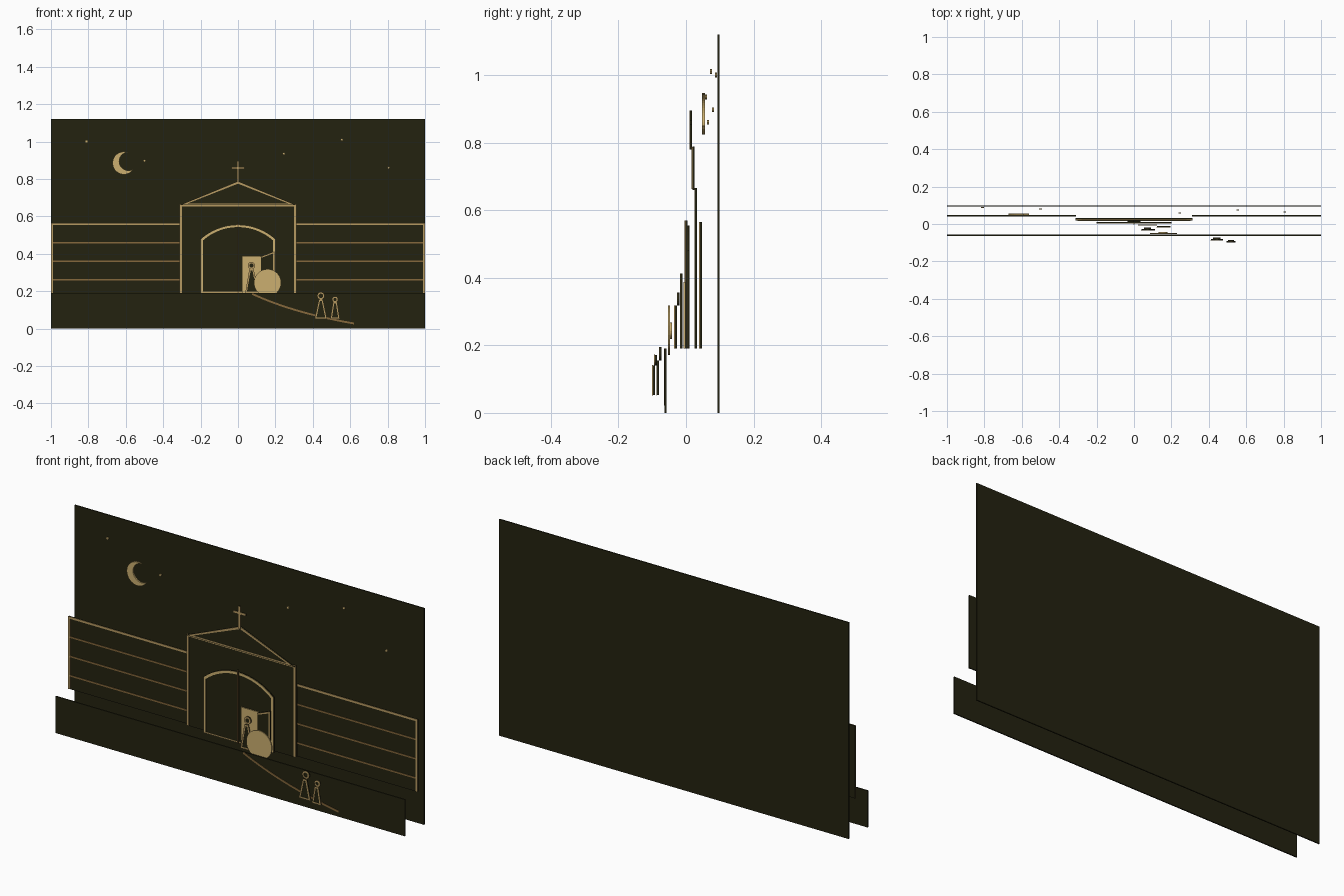
import bpy
import bmesh
from math import sin, cos, pi, atan2
from mathutils import Vector

cube = bpy.data.objects.get("Cube")
if cube:
    bpy.data.objects.remove(cube)


def material(name, rgb):
    m = bpy.data.materials.new(name)
    m.use_nodes = True
    m.diffuse_color = (*rgb, 1)
    m.node_tree.nodes["Principled BSDF"].inputs["Base Color"].default_value = (*rgb, 1)
    return m


DARK = material("dark_olive", (0.017, 0.016, 0.005))
GOLD = material("pale_gold", (0.60, 0.43, 0.16))
TAN = material("tan_line", (0.47, 0.32, 0.12))
BROWN = material("brown_line", (0.24, 0.14, 0.045))
THICK, LINE = 0.006, 0.002


def solid(name, points, faces, y, depth, mat):
    """Flat x-z faces whose front lies at y, thickened backwards."""
    bm = bmesh.new()
    verts = [bm.verts.new((x, y, z)) for x, z in points]
    made = [bm.faces.new([verts[i] for i in f]) for f in faces]
    new = bmesh.ops.extrude_face_region(bm, geom=made, use_keep_orig=True)["geom"]
    moved = [v for v in new if isinstance(v, bmesh.types.BMVert)]
    bmesh.ops.translate(bm, verts=moved, vec=(0, depth, 0))
    bmesh.ops.recalc_face_normals(bm, faces=bm.faces)
    mesh = bpy.data.meshes.new(name)
    bm.to_mesh(mesh)
    bm.free()
    mesh.materials.append(mat)
    obj = bpy.data.objects.new(name, mesh)
    bpy.context.collection.objects.link(obj)
    return obj


def plate(name, points, y, mat=DARK, depth=THICK):
    return solid(name, points, [range(len(points))], y, depth, mat)


def box(x0, x1, z0, z1):
    return [(x0, z0), (x1, z0), (x1, z1), (x0, z1)]


def circle(x, z, r, n=32):
    return [(x + r * cos(2 * pi * i / n), z + r * sin(2 * pi * i / n)) for i in range(n)]


def stroke(name, path, y, width=0.012, mat=TAN, closed=False):
    """Mitred ribbon along a path, sitting just in front of y."""
    pts = [Vector(p) for p in path]
    n = len(pts)
    sides = []
    for i, p in enumerate(pts):
        before = pts[i - 1] if i or closed else None
        after = pts[(i + 1) % n] if i < n - 1 or closed else None
        dirs = [d.normalized() for d in
                ([p - before] if before else []) + ([after - p] if after else [])]
        normals = [Vector((-d.y, d.x)) for d in dirs]
        mitre = sum(normals, Vector((0, 0))).normalized()
        off = mitre * (width / 2 / max(mitre.dot(normals[0]), 0.35))
        sides += [p + off, p - off]
    faces = []
    for i in range(n if closed else n - 1):
        j = (i + 1) % n
        faces.append((2 * i, 2 * i + 1, 2 * j + 1, 2 * j))
    return solid(name, sides, faces, y - LINE, LINE, mat)


# Night sky and ground boards
plate("sky_board", box(-1, 1, 0, 1.12), 0.093)
plate("ground_board", box(-1, 1, 0, 0.19), -0.063)

# Crescent moon: outer arc, then inner arc back between the horns
mx, mz, mr, ix, iz, ir = -0.61, 0.885, 0.061, -0.586, 0.894, 0.049
h1, h2 = (-0.588, 0.942), (-0.561, 0.849)


def arc(cx, cz, r, start, end, n=24):
    return [(cx + r * cos(start + (end - start) * i / n),
             cz + r * sin(start + (end - start) * i / n)) for i in range(n + 1)]


def angle(p, cx, cz):
    return atan2(p[1] - cz, p[0] - cx)


outer = arc(mx, mz, mr, angle(h1, mx, mz), angle(h2, mx, mz) + 2 * pi)
inner = arc(ix, iz, ir, angle(h2, ix, iz) + 2 * pi, angle(h1, ix, iz))
plate("moon", outer + inner, 0.048, GOLD, 0.008)

# Stars at staggered depths
for i, (x, y, z) in enumerate([(-0.81, 0.086, 1.0), (-0.5, 0.077, 0.897), (0.245, 0.056, 0.935),
                               (0.555, 0.071, 1.01), (0.805, 0.062, 0.86)]):
    plate(f"star_{i + 1}", circle(x, z, 0.007, 8), y, GOLD)

# Side walls with courses
for side, s in (("right", -1), ("left", 1)):
    y = 0.041
    plate(f"{side}_wall", box(*sorted((s * 0.31, s)), 0.19, 0.565), y)
    stroke(f"{side}_wall_outline", [(s * 0.31, 0.56), (s * 0.994, 0.56), (s * 0.994, 0.19)], y, 0.011)
    for i in range(3):
        z = 0.26 + 0.1 * i
        stroke(f"{side}_wall_course_{i + 1}", [(s * 0.31, z), (s * 0.988, z)], y, 0.008, BROWN)

# Gatehouse and gable
plate("gatehouse", box(-0.312, 0.312, 0.19, 0.665), 0.027)
stroke("gatehouse_outline", [(-0.306, 0.19), (-0.306, 0.659), (0.306, 0.659), (0.306, 0.19)], 0.027)
plate("gable", [(-0.312, 0.66), (0.312, 0.66), (0, 0.788)], 0.019)
stroke("gable_outline", [(-0.285, 0.666), (0.285, 0.666), (0, 0.781)], 0.019, closed=True)

# Cross on the gable
a, b = 0.006, 0.036
cross = [(-a, 0.78), (a, 0.78), (a, 0.853), (b, 0.853), (b, 0.865), (a, 0.865),
         (a, 0.895), (-a, 0.895), (-a, 0.865), (-b, 0.865), (-b, 0.853), (-a, 0.853)]
plate("cross", cross, 0.012)
plate("cross_face", cross, 0.010, TAN, LINE)

# Arched doorway
arch = [(0.2, 0.19)] + arc(0, 0.251, 0.304, pi / 2 - 0.718, pi / 2 + 0.718, 16) + [(-0.2, 0.19)]
plate("arch_panel", arch, 0.005)
arch_line = [(x * 0.97, z - 0.006 if z > 0.2 else z + 0.004) for x, z in arch]
stroke("arch_outline", arch_line, 0.005, 0.013, GOLD)
stroke("arch_sill", [(-0.2, 0.194), (0.03, 0.194)], 0.005, 0.007)
plate("door_seam_back", box(-0.004, 0.004, 0.19, 0.57), -0.002)
stroke("door_seam", [(0, 0.19), (0, 0.57)], -0.002, 0.008, BROWN)

# Lit opening and the door leaf standing ajar
plate("lit_opening", box(0.022, 0.122, 0.19, 0.387), -0.008, GOLD)
leaf = [(0.122, 0.19), (0.195, 0.19), (0.195, 0.413), (0.122, 0.385)]
plate("door_leaf", leaf, -0.016)
stroke("door_leaf_outline", [(0.122, 0.381), (0.191, 0.407), (0.191, 0.19)], -0.016, 0.008)


# Robed figures: tapered body and ring head
def figure(name, x, foot, neck, half, r, y_head, y_body, lean=0.0):
    body = [(x - half + lean, foot), (x + half + lean, foot), (x + 0.009, neck), (x - 0.009, neck)]
    plate(f"{name}_body", body, y_body)
    cx, cz = x + lean / 2, (foot + neck) / 2
    inset = [(cx + (px - cx) * 0.88, cz + (pz - cz) * 0.94) for px, pz in body]
    stroke(f"{name}_body_outline", inset, y_body, 0.008, TAN, True)
    plate(f"{name}_head", circle(x, neck + r, r, 20), y_head)
    stroke(f"{name}_head_outline", circle(x, neck + r, r * 0.8, 20), y_head, 0.008, TAN, True)


figure("doorway_figure", 0.072, 0.19, 0.318, 0.036, 0.019, -0.025, -0.033, 0.003)
figure("tall_visitor", 0.443, 0.053, 0.155, 0.032, 0.02, -0.078, -0.086)
figure("short_visitor", 0.519, 0.053, 0.14, 0.024, 0.016, -0.092, -0.1 + LINE)

# Round stone and the boss behind it
plate("round_stone", circle(0.158, 0.245, 0.073), -0.054, GOLD)
plate("stone_boss", circle(0.155, 0.243, 0.024, 20), -0.048, GOLD)

# Winding path on the ground
p0, p1, p2 = Vector((0.075, 0.186)), Vector((0.29, 0.085)), Vector((0.62, 0.027))
path = [p0 * (1 - t) ** 2 + p1 * 2 * t * (1 - t) + p2 * t * t for t in (i / 16 for i in range(17))]
stroke("path", path, -0.063, 0.01, BROWN)
